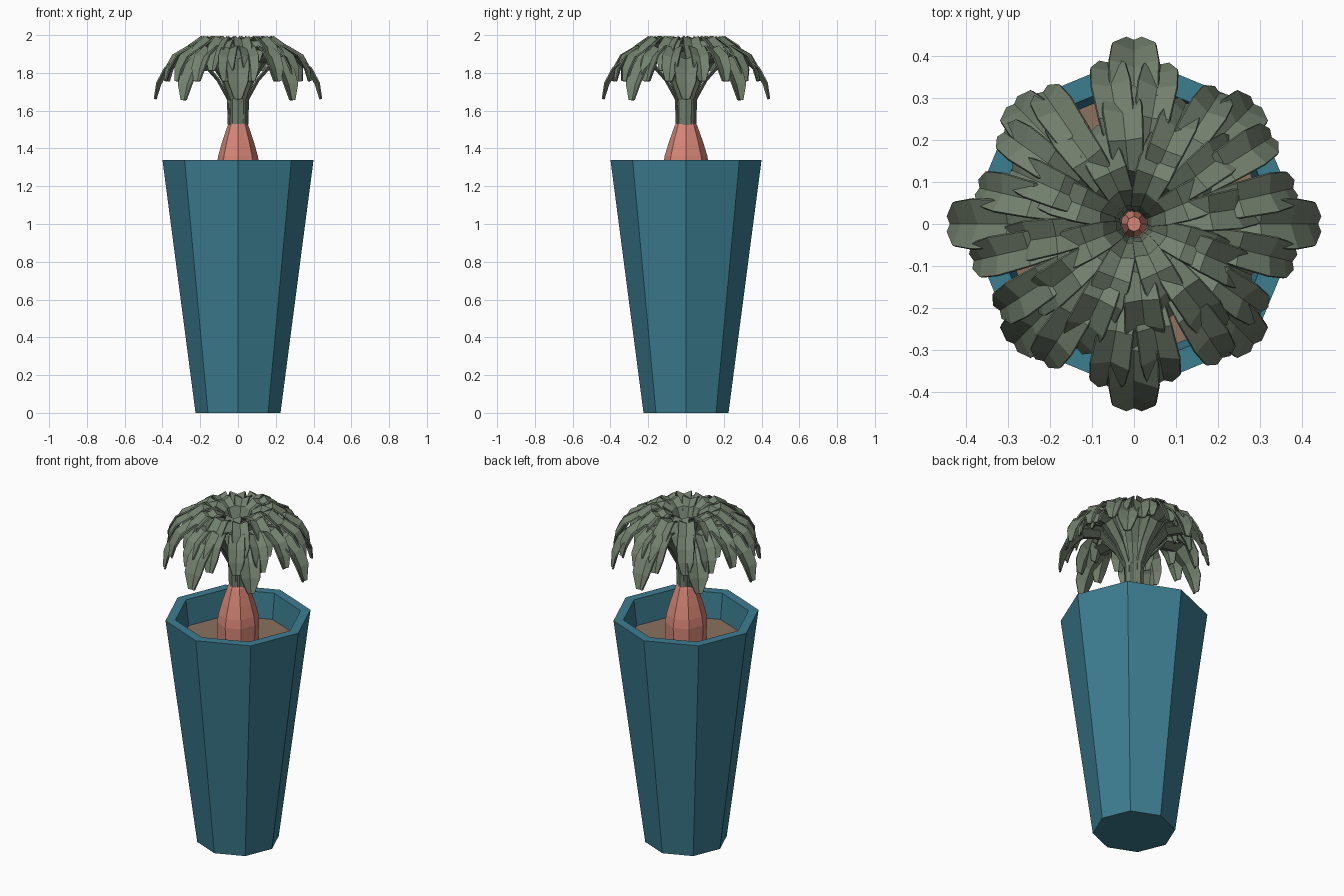
import bpy, bmesh, math, random
from mathutils import Vector

if "Cube" in bpy.data.objects:
    bpy.data.objects.remove(bpy.data.objects["Cube"])

random.seed(4)


def material(name, rgb):
    m = bpy.data.materials.new(name)
    m.diffuse_color = (*rgb, 1)
    m.use_nodes = True
    m.node_tree.nodes["Principled BSDF"].inputs["Base Color"].default_value = m.diffuse_color
    return m


teal = material("teal glaze", (0.045, 0.205, 0.28))
brown = material("brown soil", (0.26, 0.165, 0.115))
pink = material("coral bulb", (0.68, 0.24, 0.185))
green = material("grey green leaf", (0.17, 0.215, 0.155))


def make_object(name, bm, mat):
    mesh = bpy.data.meshes.new(name)
    bm.to_mesh(mesh)
    bm.free()
    mesh.materials.append(mat)
    ob = bpy.data.objects.new(name, mesh)
    bpy.context.collection.objects.link(ob)
    return ob


def lathe(name, profile, mat, sides=8, sx=1.0):
    """Faceted solid from (radius, z) rings, closed at both ends."""
    bm = bmesh.new()
    rings = []
    for r, z in profile:
        rings.append([bm.verts.new((sx * r * math.cos(math.tau * i / sides),
                                    r * math.sin(math.tau * i / sides), z))
                      for i in range(sides)])
    for a, b in zip(rings, rings[1:]):
        for i in range(sides):
            j = (i + 1) % sides
            bm.faces.new((a[i], a[j], b[j], b[i]))
    bm.faces.new(rings[0][::-1])
    bm.faces.new(rings[-1])
    bmesh.ops.recalc_face_normals(bm, faces=bm.faces)
    return make_object(name, bm, mat)


# Pot with rim, soil and bulb
lathe("pot", [(0.225, 0), (0.40, 1.34), (0.345, 1.34), (0.325, 1.17)], teal)
lathe("soil", [(0.32, 1.172), (0.327, 1.19)], brown)
lathe("bulb", [(0.118, 1.18), (0.121, 1.31), (0.113, 1.36), (0.092, 1.43),
               (0.06, 1.52), (0.035, 1.56), (0.018, 1.68)], pink, sx=0.93)


def add_leaf(bm, path, angle, widths, fold=0.2):
    """Arching V-folded strip along a (radius, z) path."""
    out = Vector((math.cos(angle), math.sin(angle), 0))
    side = Vector((-out.y, out.x, 0))
    pts = [Vector(p) for p in path]
    rows = []
    for i, p in enumerate(pts):
        t = (pts[min(i + 1, len(pts) - 1)] - pts[max(i - 1, 0)]).normalized()
        normal = out * -t.y + Vector((0, 0, t.x))
        c = out * p.x + Vector((0, 0, p.y))
        w = widths[i] / 2
        lift = normal * w * 2 * fold
        rows.append([bm.verts.new(c - side * w + lift), bm.verts.new(c),
                     bm.verts.new(c + side * w + lift)])
    for a, b in zip(rows, rows[1:]):
        for k in range(2):
            bm.faces.new((a[k], b[k], b[k + 1], a[k + 1]))


def leaf_ring(name, count, offset, path, widths, jitter=0.0):
    bm = bmesh.new()
    for i in range(count):
        s = 1 + random.uniform(-jitter, jitter)
        a = math.tau * (i + offset) / count + random.uniform(-jitter, jitter)
        add_leaf(bm, [(r * s, z) for r, z in path], a, widths)
    bmesh.ops.recalc_face_normals(bm, faces=bm.faces)
    ob = make_object(name, bm, green)
    mod = ob.modifiers.new("thickness", "SOLIDIFY")
    mod.thickness = 0.008
    mod.offset = 0


wide = [0.035, 0.035, 0.06, 0.09, 0.115, 0.12, 0.105, 0.04]
slim = [0.03, 0.03, 0.045, 0.065, 0.085, 0.095, 0.085, 0.04]
low = [(0.05, 1.52), (0.055, 1.66), (0.11, 1.76), (0.20, 1.86),
       (0.30, 1.87), (0.37, 1.81), (0.41, 1.74), (0.435, 1.66)]

# Drooping outer leaves, longer on the four axes than on the diagonals
leaf_ring("outer_leaves", 4, 0, low, wide)
leaf_ring("diagonal_leaves", 4, 0.5, [(r * 0.92, z - 0.005) for r, z in low], wide)

# Middle leaves fill the gaps
leaf_ring("middle_leaves", 16, 0.5,
          [(0.045, 1.52), (0.05, 1.68), (0.095, 1.80), (0.17, 1.91),
           (0.25, 1.925), (0.32, 1.88), (0.355, 1.82), (0.375, 1.755)], slim, 0.04)

# Upper leaves form the crown
leaf_ring("upper_leaves", 12, 0.25,
          [(0.04, 1.52), (0.045, 1.70), (0.075, 1.85), (0.125, 1.95),
           (0.19, 1.975), (0.25, 1.93), (0.29, 1.87), (0.31, 1.81)], slim, 0.05)
leaf_ring("crown_leaves", 8, 0.5,
          [(0.035, 1.54), (0.04, 1.72), (0.05, 1.87), (0.085, 1.95),
           (0.13, 1.975), (0.18, 1.955), (0.215, 1.91), (0.23, 1.86)], slim, 0.05)
